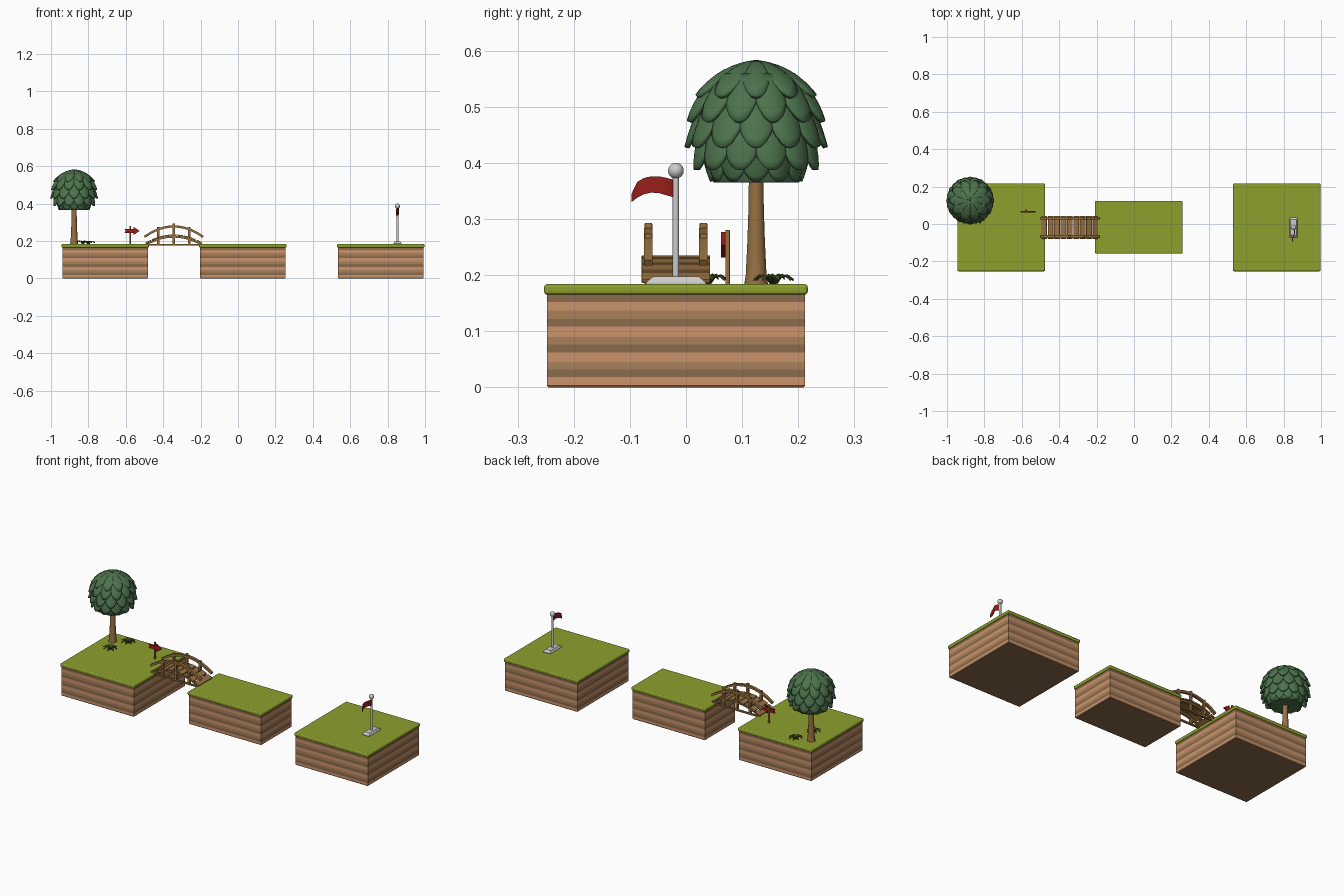
import bpy, bmesh, math
from mathutils import Vector, Matrix

if "Cube" in bpy.data.objects:
    bpy.data.objects.remove(bpy.data.objects["Cube"])


def mat(name, r, g, b):
    m = bpy.data.materials.new(name)
    m.diffuse_color = [(c / 255) ** 2.2 for c in (r, g, b)] + [1]
    m.use_nodes = True
    m.node_tree.nodes["Principled BSDF"].inputs["Base Color"].default_value = m.diffuse_color
    return m


GRASS = mat("grass", 140, 158, 48)
EARTH = [mat("earth_light", 202, 146, 108), mat("earth_dark", 138, 106, 76), mat("earth_mid", 168, 128, 92)]
WOOD, BARK = mat("wood", 150, 112, 66), mat("bark", 148, 112, 68)
LEAF, BLADE, RED = mat("leaf", 78, 114, 78), mat("blade", 70, 92, 40), mat("red", 150, 36, 32)


def make(name, verts, faces, material=None, smooth=False, fix=True):
    me = bpy.data.meshes.new(name)
    me.from_pydata([tuple(v) for v in verts], [], faces)
    if fix:
        bm = bmesh.new()
        bm.from_mesh(me)
        bmesh.ops.recalc_face_normals(bm, faces=bm.faces)
        bm.to_mesh(me)
        bm.free()
    if material:
        me.materials.append(material)
    ob = bpy.data.objects.new(name, me)
    bpy.context.collection.objects.link(ob)
    if smooth:
        bpy.ops.object.select_all(action='DESELECT')
        ob.select_set(True)
        bpy.context.view_layer.objects.active = ob
        bpy.ops.object.shade_smooth_by_angle(angle=math.radians(40))
    return ob


def loft(name, rings, material=None, smooth=False):
    n = len(rings[0])
    faces = [(k * n + i, k * n + (i + 1) % n, (k + 1) * n + (i + 1) % n, (k + 1) * n + i)
             for k in range(len(rings) - 1) for i in range(n)]
    faces += [tuple(range(n)), tuple(range((len(rings) - 1) * n, len(rings) * n))]
    return make(name, [v for r in rings for v in r], faces, material, smooth)


def rect(cx, cy, z, hx, hy):
    return [(cx - hx, cy - hy, z), (cx + hx, cy - hy, z), (cx + hx, cy + hy, z), (cx - hx, cy + hy, z)]


def box(name, c, s, material, bevel=0.0, tilt=0.0):
    x, y, z = [d / 2 for d in s]
    ob = loft(name, [rect(0, 0, -z, x, y), rect(0, 0, z, x, y)], material)
    ob.location, ob.rotation_euler = c, (0, tilt, 0)
    if bevel:
        b = ob.modifiers.new("bevel", 'BEVEL')
        b.width, b.segments = bevel, 2
    return ob


def lathe(name, c, profile, material=None, n=24):
    ring = lambda r, z: [(c[0] + r * math.cos(2 * math.pi * i / n), c[1] + r * math.sin(2 * math.pi * i / n), z)
                         for i in range(n)]
    return loft(name, [ring(max(r, 1e-4), z) for r, z in profile], material, True)


# Earth blocks with banded sides and grass lids
BANDS = [0, .018, .032, .045, .062, .076, .09, .108, .122, .137, .152, .167]


def island(name, cx, hy):
    cy = -.018
    rings = [rect(cx, cy, z, .228 if z else .225, hy if z else hy - .003) for z in [0, .003] + BANDS[1:]]
    ob = loft(name + "_earth", rings)
    for m in EARTH:
        ob.data.materials.append(m)
    for p in ob.data.polygons:
        k = sum(p.center.z > b for b in BANDS) - 1
        p.material_index = 1 if p.normal.z < -.9 else max(k, 0) % 3
    lid = box(name + "_grass", (cx, cy, .1745), (.468, hy * 2 + .01, .019), GRASS, .006)
    lid.modifiers["bevel"].segments = 3


island("left_island", -.71, .23)
island("middle_island", .026, .136)
island("right_island", .763, .23)

# Tree trunk and inner crown
TX, TY = -.876, .125
lathe("tree_trunk", (TX, TY), [(.022, .182), (.019, .2), (.016, .26), (.014, .32), (.013, .4)], BARK, 14)
lathe("crown_core", (TX, TY), [(0, .575), (.06, .557), (.095, .51), (.107, .46), (.098, .41), (.081, .385),
                               (.08, .37), (.076, .365), (0, .365)], LEAF)


# Overlapping rows of leaf scales
def scales(name, n, top, mid, tip, turn):
    verts, faces, U, T = [], [], 8, 6
    a = math.pi / n * 1.12
    for k in range(n):
        base = len(verts)
        for j in range(T + 1):
            for i in range(U + 1):
                u = i / U * 2 - 1
                t = j / T * (1 - .42 * abs(u) ** 2.2)
                r, z = [(1 - t) ** 2 * p + 2 * t * (1 - t) * q + t * t * s for p, q, s in zip(top, mid, tip)]
                r *= 1 - .07 * u * u
                th = 2 * math.pi * (k + turn) / n + a * u
                verts.append((TX + r * math.cos(th), TY + r * math.sin(th), z))
        for j in range(T):
            for i in range(U):
                p = base + j * (U + 1) + i
                faces.append((p, p + U + 1, p + U + 2, p + 1))
    ob = make(name, verts, faces, LEAF, True, fix=False)
    s = ob.modifiers.new("thickness", 'SOLIDIFY')
    s.thickness, s.offset = .009, -1


scales("leaf_row_1", 10, (.004, .583), (.07, .575), (.113, .52), 0)
scales("leaf_row_2", 12, (.07, .56), (.112, .525), (.127, .474), .5)
scales("leaf_row_3", 12, (.095, .515), (.116, .475), (.128, .428), 0)
scales("leaf_row_4", 12, (.1, .465), (.116, .425), (.114, .387), .5)
scales("leaf_row_5", 12, (.096, .42), (.094, .395), (.082, .366), 0)


# Grass tufts of arching blades
def tuft(name, cx, cy, n=8):
    verts, faces = [], []
    for k in range(n):
        a = 2 * math.pi * (k + .3) / n
        d, s = Vector((math.cos(a), math.sin(a), 0)), Vector((-math.sin(a), math.cos(a), 0))
        b = len(verts)
        for r, z, w in [(.002, .183, .004), (.013, .198, .006), (.025, .201, .005), (.037, .193, .0005)]:
            c = Vector((cx, cy, z)) + d * r
            verts += [c - s * w, c + Vector((0, 0, -.002)), c + s * w]
        for j in range(3):
            for i in range(2):
                p = b + j * 3 + i
                faces.append((p, p + 3, p + 4, p + 1))
    ob = make(name, verts, faces, BLADE, True)
    ob.modifiers.new("thickness", 'SOLIDIFY').thickness = .002


tuft("tuft_back", -.80, .156)
tuft("tuft_front", -.83, .038)


# Flat outline extruded along an axis
def slab(name, pts, place, material):
    return loft(name, [[place(p, q, e) for p, q in pts] for e in (-1, 1)], material)


# Signpost with arrow board
box("sign_post", (-.575, .074, .231), (.008, .008, .098), WOOD, .001)
slab("sign_arrow", [(-.607, .243), (-.56, .243), (-.56, .231), (-.526, .254), (-.56, .277), (-.56, .265),
                    (-.607, .265), (-.6, .254)], lambda p, q, e: (p, .066 + e * .004, q), RED)

# Arched bridge: planks, stringers, rails, posts
BX, BY = -.343, -.018
arch = lambda x, z, h, w: z + h * (1 - (x / w) ** 2)


def arc_beam(name, y, w, z, h, thick, wide):
    rings = []
    for i in range(13):
        x = -w + 2 * w * i / 12
        n = Vector((2 * h * x / w ** 2, 0, 1)).normalized() * thick / 2
        c = Vector((BX + x, y, arch(x, z, h, w)))
        o = Vector((0, wide / 2, 0))
        rings.append([c - n - o, c - n + o, c + n + o, c + n - o])
    return loft(name, rings, WOOD)


for i in range(9):
    x = -.136 + .034 * i
    box("plank", (BX + x, BY, arch(x, .188, .043, .15)), (.031, .122, .008), WOOD, .0015,
        math.atan(2 * .043 * x / .15 ** 2))
for side in (-1, 1):
    y = BY + side * .049
    arc_beam("stringer", y, .15, .18, .043, .01, .012)
    arc_beam("rail", y, .157, .222, .056, .012, .015)
    box("tie_beam", (BX, y, .179), (.29, .01, .008), WOOD)
    for x, top in ((-.083, .274), (0, .293), (.083, .274)):
        box("rail_post", (BX + x, y, (.178 + top) / 2), (.014, .014, top - .178), WOOD, .002)

# Flag with base, pole and knob
FX, FY = .853, -.018
loft("flag_base", [rect(FX, FY, .182, .022, .053), rect(FX, FY, .187, .022, .053), rect(FX, FY, .197, .016, .041)])
lathe("flag_pole", (FX, FY), [(.0058, .19), (.0058, .385)], None, 16)
lathe("flag_knob", (FX, FY), [(.014 * math.sin(math.pi * i / 12), .386 - .014 * math.cos(math.pi * i / 12))
                              for i in range(13)])
edge = [(-.02, .369, .338), (-.034, .373, .342), (-.048, .376, .346), (-.062, .376, .347), (-.075, .373, .344),
        (-.087, .366, .338), (-.097, .345, .33)]
rings = []
for i, (y, hi, lo) in enumerate(edge):
    x = FX + .006 * math.sin(i * 1.0)
    rings.append([(x - .002, y, lo), (x + .002, y, lo), (x + .002, y, hi), (x - .002, y, hi)])
loft("flag_cloth", rings, RED, True)
